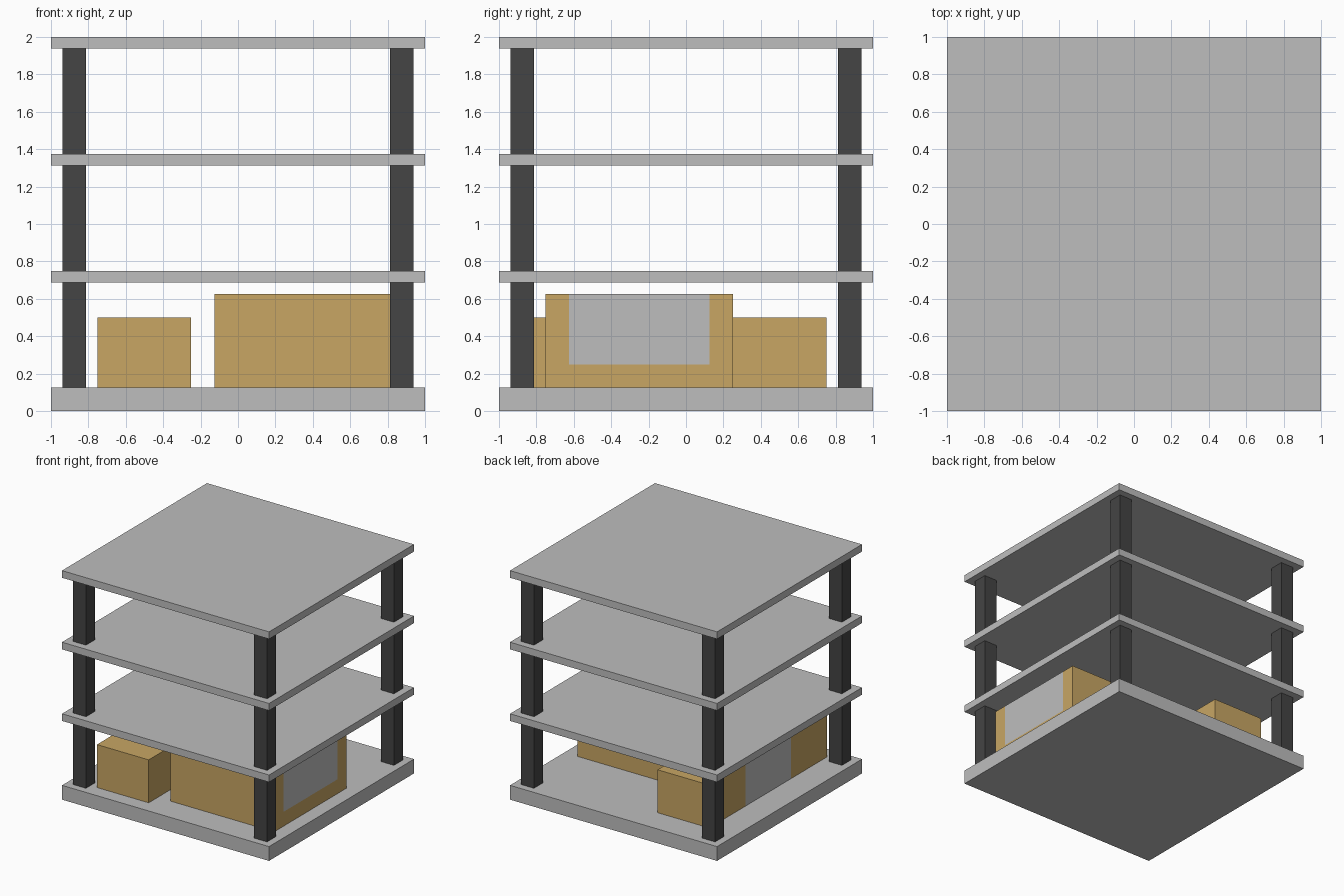
import bpy
import bmesh
from mathutils import Vector

cube = bpy.data.objects.get("Cube")
if cube:
    bpy.data.objects.remove(cube, do_unlink=True)


def material(name, rgb):
    m = bpy.data.materials.new(name)
    m.use_nodes = True
    m.diffuse_color = (*rgb, 1)
    m.node_tree.nodes["Principled BSDF"].inputs["Base Color"].default_value = (*rgb, 1)
    return m


GREY = material("light grey", (0.515, 0.515, 0.515))
DARK = material("dark grey", (0.058, 0.058, 0.058))
TAN = material("tan", (0.577, 0.381, 0.127))


def box(name, lo, hi, mat, panel=None):
    """Box between two corners; panel = (x side, y0, y1, z0) insets a grey panel in one x face."""
    lo, hi = Vector(lo), Vector(hi)
    bm = bmesh.new()
    bmesh.ops.create_cube(bm, size=1)
    bmesh.ops.scale(bm, vec=hi - lo, verts=bm.verts)
    bmesh.ops.translate(bm, vec=(lo + hi) / 2, verts=bm.verts)
    if panel:
        side, y0, y1, z0 = panel
        cuts = [((0, y0, 0), (0, 1, 0)), ((0, y1, 0), (0, 1, 0))]
        if z0 > lo.z:
            cuts.append(((0, 0, z0), (0, 0, 1)))
        for co, no in cuts:
            geom = bm.verts[:] + bm.edges[:] + bm.faces[:]
            bmesh.ops.bisect_plane(bm, geom=geom, plane_co=co, plane_no=no)
        bm.normal_update()
        for f in bm.faces:
            c = f.calc_center_median()
            if f.normal.x * side > 0.9 and y0 < c.y < y1 and c.z > z0:
                f.material_index = 1
    mesh = bpy.data.meshes.new(name)
    bm.to_mesh(mesh)
    bm.free()
    mesh.materials.append(mat)
    if panel:
        mesh.materials.append(GREY)
    obj = bpy.data.objects.new(name, mesh)
    bpy.context.collection.objects.link(obj)
    return obj


# Slabs: thick base and three thin floors
slabs = [("base_slab", 0, 0.125), ("lower_floor", 0.6875, 0.75),
         ("upper_floor", 1.3125, 1.375), ("roof_slab", 1.9375, 2)]
for name, z0, z1 in slabs:
    box(name, (-1, -1, z0), (1, 1, z1), GREY)

# Corner columns between each pair of slabs
for level, (below, above) in enumerate(zip(slabs, slabs[1:]), 1):
    for sx, side in ((-1, "right"), (1, "left")):
        for sy, end in ((-1, "front"), (1, "back")):
            x, y, r = sx * 0.875, sy * 0.875, 0.0625
            box(f"column_{end}_{side}_{level}",
                (x - r, y - r, below[2]), (x + r, y + r, above[1]), DARK)

# Ground floor blocks with grey panels on their outer sides
box("long_block", (-0.75, -0.875, 0.125), (-0.25, 0.75, 0.5), TAN,
    panel=(-1, -0.375, 0.25, 0.125))
box("wide_block", (-0.125, -0.75, 0.125), (0.875, 0.25, 0.625), TAN,
    panel=(1, -0.625, 0.125, 0.25))
